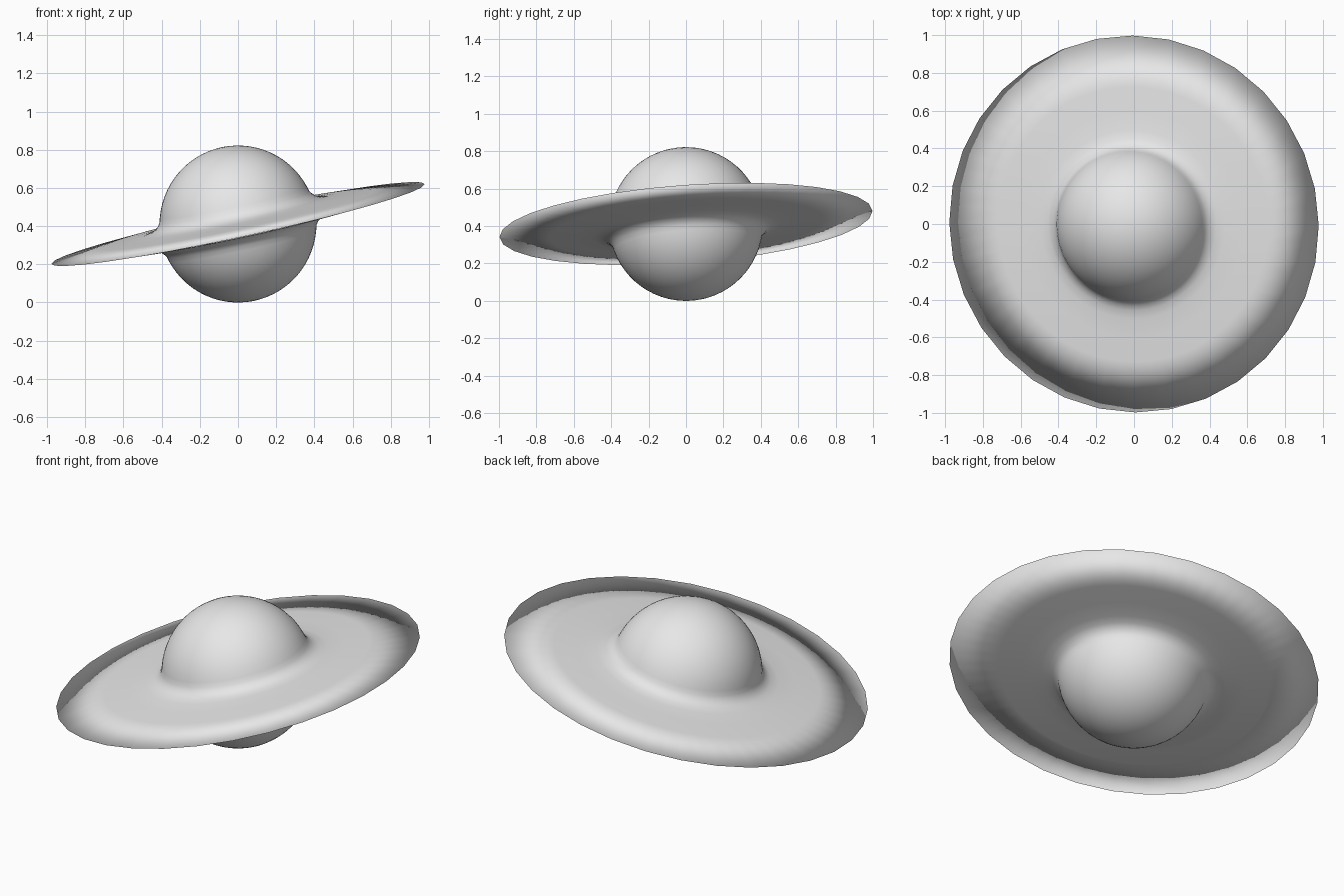
import bpy, bmesh, math
from mathutils import Vector

if "Cube" in bpy.data.objects:
    bpy.data.objects.remove(bpy.data.objects["Cube"])

SEG = 64
BALL_R = 0.411
CENTRE = Vector((0, 0, 0.411))
AXIS = Vector((-0.214, -0.072, 1)).normalized()   # tilt of the ring

# Upper half profile (radius, height): ball, tight fillet, thin ring
half = []
N = 14
for i in range(1, N + 1):
    a = math.radians(73.5) * i / N
    half.append((BALL_R * math.sin(a), BALL_R * math.cos(a)))
half += [(0.402, 0.09), (0.414, 0.073), (0.43, 0.058), (0.455, 0.046),
         (0.50, 0.038), (0.60, 0.031), (0.73, 0.024)]
# Rim closes to a sharp edge, then the profile is mirrored below
profile = half + [(1.0, 0.0)] + [(r, -h) for r, h in reversed(half)]

bm = bmesh.new()
rot = Vector((0, 0, 1)).rotation_difference(AXIS)


def place(x, y, z):
    return bm.verts.new(rot @ Vector((x, y, z)) + CENTRE)


rows = []
for r, h in profile:
    row = []
    for k in range(SEG):
        a = 2 * math.pi * k / SEG
        # The rim is a 32-sided polygon
        rr = r * math.cos(2 * math.pi / SEG) if (r == 1.0 and k % 2) else r
        row.append(place(rr * math.cos(a), rr * math.sin(a), h))
    rows.append(row)

top, bottom = place(0, 0, BALL_R), place(0, 0, -BALL_R)
for k in range(SEG):
    n = (k + 1) % SEG
    bm.faces.new((top, rows[0][k], rows[0][n]))
    bm.faces.new((bottom, rows[-1][n], rows[-1][k]))
    for a, b in zip(rows, rows[1:]):
        bm.faces.new((a[k], b[k], b[n], a[n]))
for f in bm.faces:
    f.smooth = True
bmesh.ops.recalc_face_normals(bm, faces=bm.faces)

mesh = bpy.data.meshes.new("ringed_planet")
bm.to_mesh(mesh)
bm.free()

mat = bpy.data.materials.new("light_grey")
mat.diffuse_color = (0.8, 0.8, 0.8, 1)
mat.use_nodes = True
mat.node_tree.nodes["Principled BSDF"].inputs["Base Color"].default_value = mat.diffuse_color
mesh.materials.append(mat)

planet = bpy.data.objects.new("ringed_planet", mesh)
bpy.context.collection.objects.link(planet)
